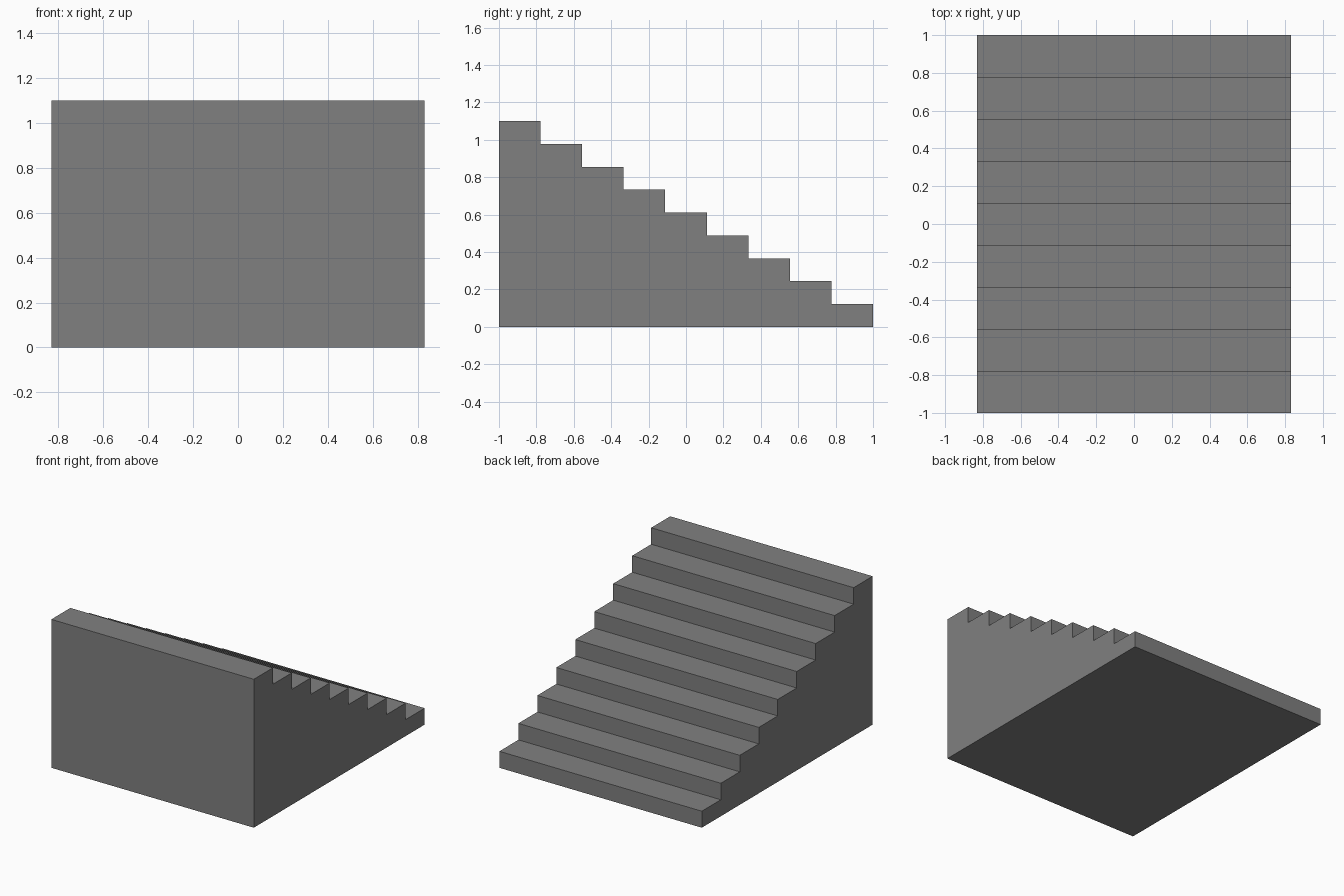
import bpy, bmesh

if "Cube" in bpy.data.objects:
    bpy.data.objects.remove(bpy.data.objects["Cube"])

STEPS = 9
HALF_WIDTH = 0.83
HEIGHT = 1.10
run, rise = 2.0 / STEPS, HEIGHT / STEPS

# Stepped side profile (y, z), tall at the front and falling towards the back
profile = [(-1.0, 0.0), (1.0, 0.0)]
for i in range(STEPS):
    y, z = 1.0 - i * run, (i + 1) * rise
    profile += [(y, z), (y - run, z)]

# Extrude the profile across the width
bm = bmesh.new()
side = bm.faces.new([bm.verts.new((-HALF_WIDTH, y, z)) for y, z in profile])
ext = bmesh.ops.extrude_face_region(bm, geom=[side], use_keep_orig=True)
moved = [g for g in ext["geom"] if isinstance(g, bmesh.types.BMVert)]
bmesh.ops.translate(bm, verts=moved, vec=(2 * HALF_WIDTH, 0, 0))
bmesh.ops.recalc_face_normals(bm, faces=bm.faces)

mesh = bpy.data.meshes.new("staircase")
bm.to_mesh(mesh)
bm.free()

# Plain grey stone
grey = bpy.data.materials.new("grey")
grey.diffuse_color = (0.216, 0.216, 0.216, 1.0)
grey.use_nodes = True
grey.node_tree.nodes["Principled BSDF"].inputs["Base Color"].default_value = grey.diffuse_color
mesh.materials.append(grey)

bpy.context.collection.objects.link(bpy.data.objects.new("staircase", mesh))
